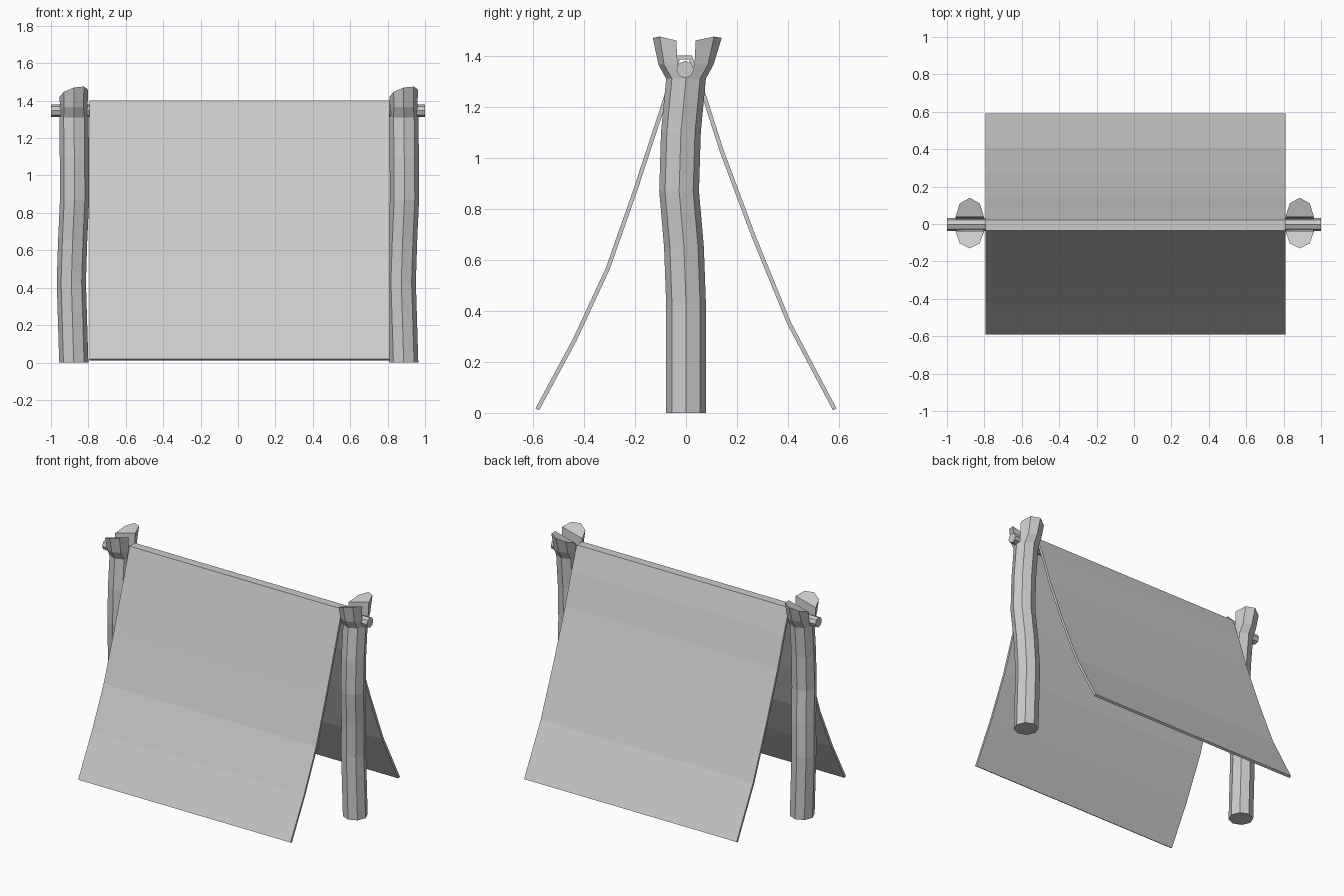
import bpy, bmesh, math

if "Cube" in bpy.data.objects:
    bpy.data.objects.remove(bpy.data.objects["Cube"])

SIDES = 8
R = 0.078


def add_object(name, bm):
    bmesh.ops.recalc_face_normals(bm, faces=bm.faces)
    mesh = bpy.data.meshes.new(name)
    bm.to_mesh(mesh)
    bm.free()
    obj = bpy.data.objects.new(name, mesh)
    bpy.context.collection.objects.link(obj)
    return obj


def bridge(bm, a, b):
    n = len(a)
    for i in range(n):
        j = (i + 1) % n
        bm.faces.new((a[i], a[j], b[j], b[i]))


def forked_post(name, cx):
    bm = bmesh.new()
    # crooked octagonal trunk: x shift, y shift, height
    path = [(0, 0, 0), (-0.013, 0, 0.43), (-0.006, -0.008, 0.65),
            (0.004, -0.027, 0.87), (0.003, -0.02, 1.10), (0.001, 0, 1.31)]
    angles = [2 * math.pi * k / SIDES for k in range(SIDES)]
    rings = [[bm.verts.new((cx + dx + R * math.cos(a), dy + R * math.sin(a), z))
              for a in angles] for dx, dy, z in path]
    bm.faces.new(rings[0])
    for a, b in zip(rings, rings[1:]):
        bridge(bm, a, b)
    # two prongs, each growing out of one half of the top ring
    for start, side, reach in ((0, 1, 0.14), (4, -1, 0.13)):
        idx = [(start + k) % SIDES for k in range(5)]
        base = [rings[-1][i] for i in idx]
        levels = [(0.033, 0.108, 0.074, 0), (0.038, reach, 0.076, 1)]
        for inner, outer, rx, top in levels:
            ring = []
            for i in idx:
                c, s = math.cos(angles[i]), abs(math.sin(angles[i]))
                z = 1.44 + 0.02 * c + 0.03 * s if top else 1.365
                ring.append(bm.verts.new((cx + rx * c, side * (inner + (outer - inner) * s), z)))
            bridge(bm, base, ring)
            base = ring
        bm.faces.new(base)
    return add_object(name, bm)


forked_post("left_forked_post", -0.878)
forked_post("right_forked_post", 0.886)

# ridge pole resting in the forks
bpy.ops.mesh.primitive_cylinder_add(vertices=8, radius=0.034, depth=2.0,
                                    location=(0, -0.003, 1.346),
                                    rotation=(0, math.pi / 2, 0))
bpy.context.object.name = "ridge_pole"

# sagging cloth draped over the pole, as a thin sheet (y, z centre line)
profile = [(-0.583, 0.014), (-0.436, 0.287), (-0.307, 0.565), (-0.198, 0.875),
           (-0.088, 1.21), (-0.03, 1.393), (0.017, 1.393), (0.072, 1.24),
           (0.139, 1.03), (0.264, 0.695), (0.405, 0.35), (0.583, 0.014)]
bm = bmesh.new()
rows = [[bm.verts.new((x, y, z)) for x in (-0.795, 0.81)] for y, z in profile]
for a, b in zip(rows, rows[1:]):
    bm.faces.new((a[0], a[1], b[1], b[0]))
cloth = add_object("tent_cloth", bm)
solid = cloth.modifiers.new("thickness", "SOLIDIFY")
solid.thickness = 0.016
solid.offset = 0
solid.use_even_offset = True
